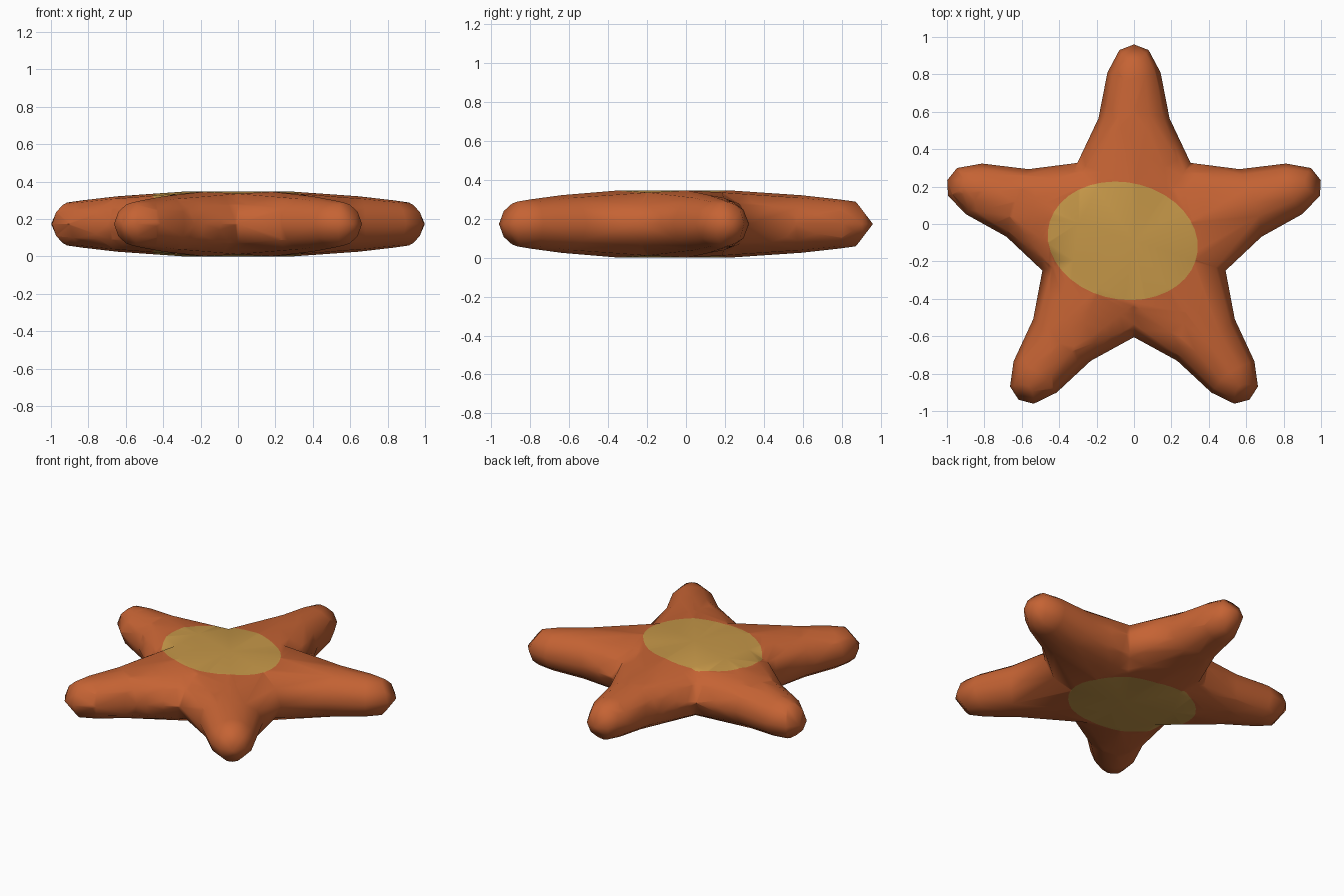
import bpy, bmesh, math
from mathutils import Vector

if "Cube" in bpy.data.objects:
    bpy.data.objects.remove(bpy.data.objects["Cube"])


def material(name, rgb):
    m = bpy.data.materials.new(name)
    m.diffuse_color = (*rgb, 1)
    m.use_nodes = True
    m.node_tree.nodes["Principled BSDF"].inputs["Base Color"].default_value = m.diffuse_color
    return m


H = 0.173                      # half thickness
CY = -0.09                     # star centre in y
ANGLES = [0, 35, 65, 90, 115, 145, 180, 215, 245, 270, 295, 325]

# Arm stations: distance at the side, distance at the ridge, half width, half height
STATIONS = [(0.655, 0.68, 0.19, 0.148), (0.90, 0.87, 0.142, 0.127), (1.02, 0.96, 0.078, 0.115)]
# Creases between arms: section angle -> (radius, height)
VALLEY = {0: (0.515, 0.0), 35: (0.46, 0.10), 65: (0.34, 0.162)}


def valley_ring():
    ring = []
    for t in ANGLES:
        c, s = math.cos(math.radians(t)), math.sin(math.radians(t))
        fold = t % 180
        fold = min(fold, 180 - fold)
        up = 1 if s >= 0 else -1
        if fold == 90:
            ring.append((0.31, 0, up * H))
        else:
            r, z = VALLEY[fold]
            side = 1 if c > 0 else -1
            ring.append((r * math.cos(math.pi / 5), side * r * math.sin(math.pi / 5), up * z))
    return ring


def arm_ring(r_side, r_ridge, w, h):
    ring = []
    for t in ANGLES:
        c, s = math.cos(math.radians(t)), math.sin(math.radians(t))
        ring.append((r_ridge + (r_side - r_ridge) * c * c, w * c, h * s))
    return ring


bm = bmesh.new()

# Five arms, each a tapering tube closed at its tip and joined at the middle
for i in range(5):
    a = math.pi / 2 + i * math.tau / 5

    def vert(p):
        u, v, z = p
        return bm.verts.new((u * math.cos(a) - v * math.sin(a),
                             CY + u * math.sin(a) + v * math.cos(a), H + z))

    rings = [[vert(p) for p in valley_ring()]]
    rings += [[vert(p) for p in arm_ring(*s)] for s in STATIONS]
    n = len(ANGLES)
    for r0, r1 in zip(rings, rings[1:]):
        for k in range(n):
            bm.faces.new((r0[k], r0[(k + 1) % n], r1[(k + 1) % n], r1[k]))
    tip = vert((1.05, 0, 0))
    for k in range(n):
        bm.faces.new((rings[-1][k], rings[-1][(k + 1) % n], tip))
    # central cap wedges, above and below
    for z, first in ((H, 2), (-H, 8)):
        hub = vert((0, 0, z))
        for k in (first, first + 1):
            bm.faces.new((hub, rings[0][k], rings[0][k + 1]))

bmesh.ops.remove_doubles(bm, verts=bm.verts[:], dist=0.0005)
bmesh.ops.triangulate(bm, faces=bm.faces[:])
bmesh.ops.recalc_face_normals(bm, faces=bm.faces[:])

# Oval patch cut straight through: slice along each side of the oval
centre, ra, rb, tilt = Vector((-0.06, -0.09, 0)), 0.403, 0.312, -0.195
ax = Vector((math.cos(tilt), math.sin(tilt), 0))
ay = Vector((-math.sin(tilt), math.cos(tilt), 0))
inside = bm.faces[:]
SIDES = 36
for k in range(SIDES):
    t = math.tau * k / SIDES
    point = centre + ax * ra * math.cos(t) + ay * rb * math.sin(t)
    normal = (ax * math.cos(t) / ra + ay * math.sin(t) / rb).normalized()
    edges = list({e for f in inside for e in f.edges})
    verts = list({v for f in inside for v in f.verts})
    res = bmesh.ops.bisect_plane(bm, geom=verts + edges + inside, dist=1e-5,
                                 plane_co=point, plane_no=normal)
    faces = {g for g in res["geom"] if isinstance(g, bmesh.types.BMFace)}
    inside = [f for f in faces
              if (f.calc_center_median() - point).dot(normal) < 0]
for f in inside:
    f.material_index = 1
bmesh.ops.triangulate(bm, faces=[f for f in bm.faces if len(f.verts) > 3])
for f in bm.faces:
    f.smooth = True

mesh = bpy.data.meshes.new("starfish_body")
bm.to_mesh(mesh)
bm.free()
mesh.materials.append(material("burnt orange", (0.56, 0.125, 0.034)))
mesh.materials.append(material("sandy yellow", (0.56, 0.31, 0.065)))
body = bpy.data.objects.new("starfish_body", mesh)
bpy.context.collection.objects.link(body)
